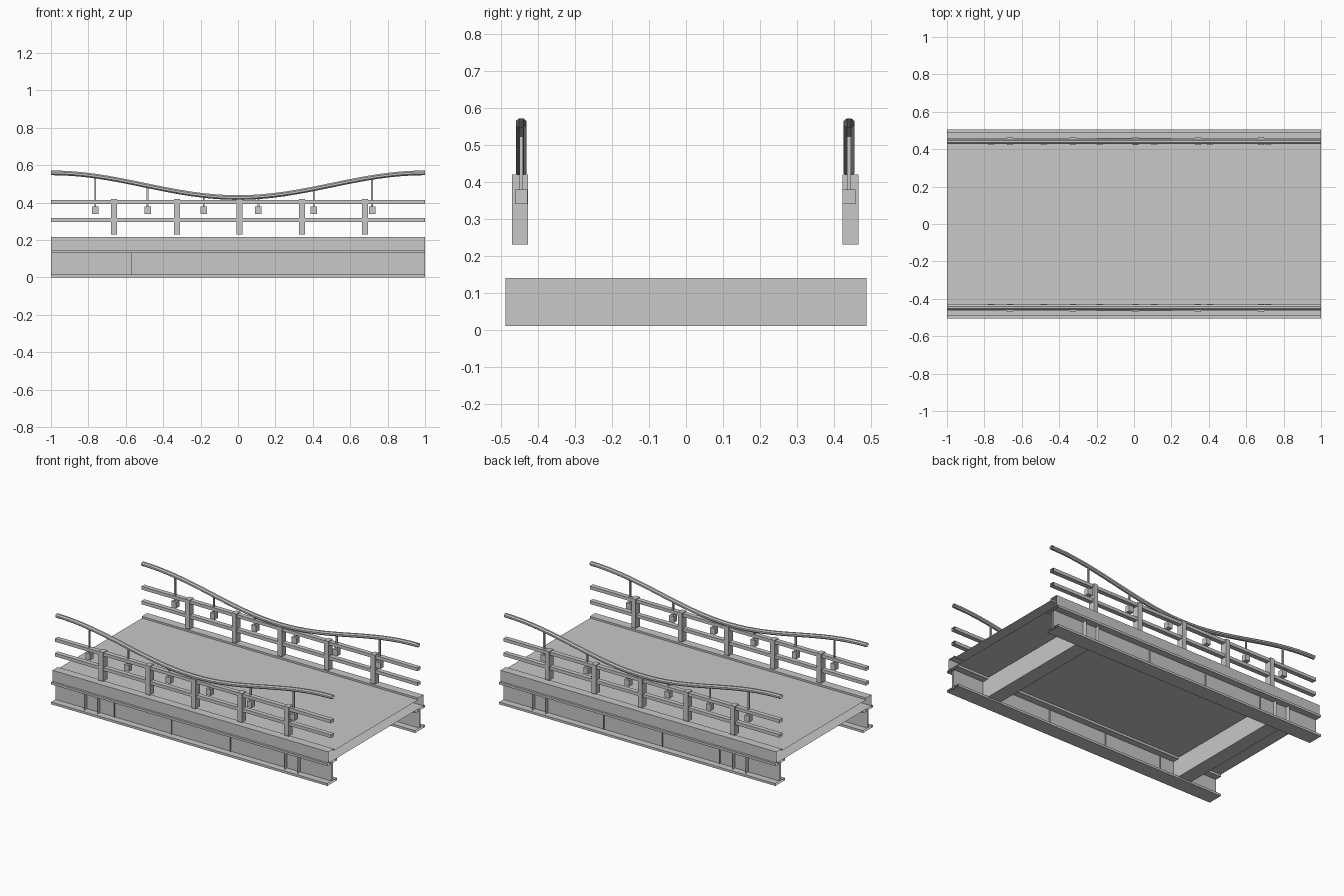
import bpy, bmesh, math

if "Cube" in bpy.data.objects:
    bpy.data.objects.remove(bpy.data.objects["Cube"])

steel = bpy.data.materials.new("plain grey")
steel.use_nodes = True
GREY = (0.58, 0.58, 0.58, 1)
steel.diffuse_color = GREY
steel.node_tree.nodes["Principled BSDF"].inputs["Base Color"].default_value = GREY


def finish(name, bm):
    bmesh.ops.recalc_face_normals(bm, faces=bm.faces)
    mesh = bpy.data.meshes.new(name)
    bm.to_mesh(mesh)
    bm.free()
    mesh.materials.append(steel)
    obj = bpy.data.objects.new(name, mesh)
    bpy.context.collection.objects.link(obj)
    return obj


def box(name, x, y, z):
    """Box from (low, high) ranges on each axis."""
    bm = bmesh.new()
    bmesh.ops.create_cube(bm, size=1)
    for v in bm.verts:
        v.co = [r[0] + (c + 0.5) * (r[1] - r[0]) for c, r in zip(v.co, (x, y, z))]
    return finish(name, bm)


def sweep(name, profile, path=((-1, 0), (1, 0)), across=False):
    """Open-ended sweep of a profile along (distance, z offset) stations, on x or across on y."""
    bm = bmesh.new()
    rings = [[bm.verts.new((p, d, z + dz) if across else (d, p, z + dz)) for p, z in profile]
             for d, dz in path]
    n = len(profile)
    for a, b in zip(rings, rings[1:]):
        for i in range(n):
            j = (i + 1) % n
            bm.faces.new((a[i], a[j], b[j], b[i]))
    return finish(name, bm)


def rect(centre, half, low, high):
    return [(centre - half, low), (centre + half, low), (centre + half, high), (centre - half, high)]


# Roadway slab with low kerbs, set back from the girder flanges
half_slab = [(0.49, 0.145), (0.49, 0.217), (0.435, 0.217), (0.435, 0.205)]
sweep("deck_slab", half_slab + [(-y, z) for y, z in reversed(half_slab)])

# Hollow cross beams through the girders
for name, x in (("right_cross_beam", -0.725), ("left_cross_beam", 0.725)):
    sweep(name, rect(x, 0.048, 0.01, 0.14), ((-0.488, 0), (0.488, 0)), across=True)


def cable_height(x):
    return 0.4935 - 0.066 * math.cos(math.pi * x)


POSTS = (-0.663, -0.325, 0.007, 0.343, 0.68)
HANGERS = (-0.763, -0.483, -0.183, 0.109, 0.405, 0.717)
STIFFENERS = (-0.57, -0.155, 0.27)

for side, s in (("front", -1), ("back", 1)):
    # I-section girder with shallow web stiffeners
    yc, flange, web = s * 0.454, 0.05, 0.006
    right = [(yc + flange, 0), (yc + flange, 0.015), (yc + web, 0.015),
             (yc + web, 0.13), (yc + flange, 0.13), (yc + flange, 0.145)]
    left = [(2 * yc - y, z) for y, z in reversed(right)]
    sweep(side + "_girder", right + left)
    for i, x in enumerate(STIFFENERS):
        box(f"{side}_stiffener_{i}", (x - 0.001, x + 0.001),
            (yc - 0.015, yc + 0.015), (0.014, 0.131))

    # Posts and straight rails
    yp = s * 0.447 - 0.0025
    for i, x in enumerate(POSTS):
        box(f"{side}_post_{i}", (x - 0.016, x + 0.016), (yp - 0.0215, yp + 0.0215), (0.23, 0.42))
    sweep(side + "_lower_rail", rect(yp, 0.015, 0.298, 0.319))
    sweep(side + "_upper_rail", rect(yp, 0.015, 0.394, 0.415))

    # Curved handrail tube
    yt = s * 0.4435 - 0.0025
    ring = [(yt + 0.0155 * math.cos(a), 0.0135 * math.sin(a))
            for a in (math.tau * (k + 0.5) / 8 for k in range(8))]
    stations = [(k / 16 - 1, cable_height(k / 16 - 1)) for k in range(33)]
    tube = sweep(side + "_curved_handrail", ring, stations)
    tube.data.shade_smooth()
    tube.data.set_sharp_from_angle(angle=math.radians(30))

    # Hanger rods with small blocks
    for i, x in enumerate(HANGERS):
        box(f"{side}_hanger_block_{i}", (x - 0.017, x + 0.017), (yt - 0.017, yt + 0.017), (0.34, 0.38))
        box(f"{side}_hanger_rod_{i}", (x - 0.005, x + 0.005), (yt - 0.005, yt + 0.005),
            (0.375, cable_height(x)))
